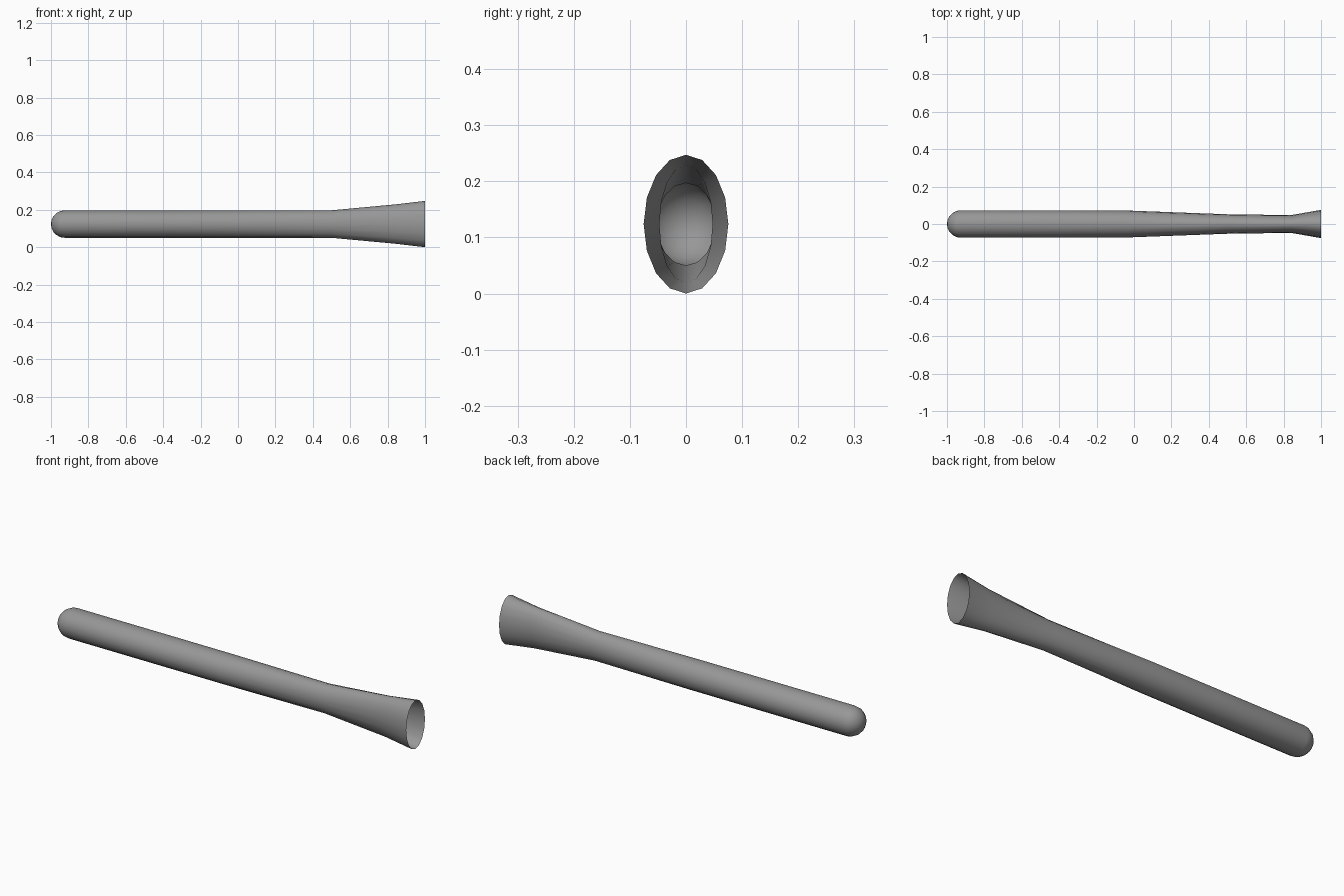
import bpy, bmesh
from math import sin, cos, pi

if "Cube" in bpy.data.objects:
    bpy.data.objects.remove(bpy.data.objects["Cube"])

SIDES, R, CZ = 16, 0.0735, 0.1237

# Elliptical stations along the tube: x, half width, half height
stations = [(-1 + R * (1 - cos(a)), R * sin(a), R * sin(a))
            for a in (pi / 2 * i / 5 for i in range(1, 6))]
stations += [(-0.42, R, R), (-0.05, 0.0725, R), (0.5, 0.052, R),
             (0.84, 0.0475, 0.105), (1.0, 0.0755, 0.1237)]

bm = bmesh.new()
rings = [[bm.verts.new((x, w * sin(2 * pi * i / SIDES), CZ + h * cos(2 * pi * i / SIDES)))
          for i in range(SIDES)] for x, w, h in stations]

# Rounded closed end
tip = bm.verts.new((-1, 0, CZ))
for i in range(SIDES):
    bm.faces.new((tip, rings[0][i], rings[0][(i + 1) % SIDES]))

# Tube wall out to the open flared mouth
for a, b in zip(rings, rings[1:]):
    for i in range(SIDES):
        j = (i + 1) % SIDES
        bm.faces.new((a[i], b[i], b[j], a[j]))
bmesh.ops.recalc_face_normals(bm, faces=bm.faces)
# Make sure the open shell faces outward
bm.normal_update()
bm.faces.ensure_lookup_table()
if bm.faces[0].normal.x > 0:
    bmesh.ops.reverse_faces(bm, faces=bm.faces)

mesh = bpy.data.meshes.new("flared_tube")
bm.to_mesh(mesh)
bm.free()
tube = bpy.data.objects.new("flared_tube", mesh)
bpy.context.collection.objects.link(tube)
for p in mesh.polygons:
    p.use_smooth = True

# Dark grey surface
grey = bpy.data.materials.new("dark_grey")
grey.diffuse_color = (0.31, 0.31, 0.31, 1)
grey.use_nodes = True
grey.node_tree.nodes["Principled BSDF"].inputs["Base Color"].default_value = grey.diffuse_color
mesh.materials.append(grey)
